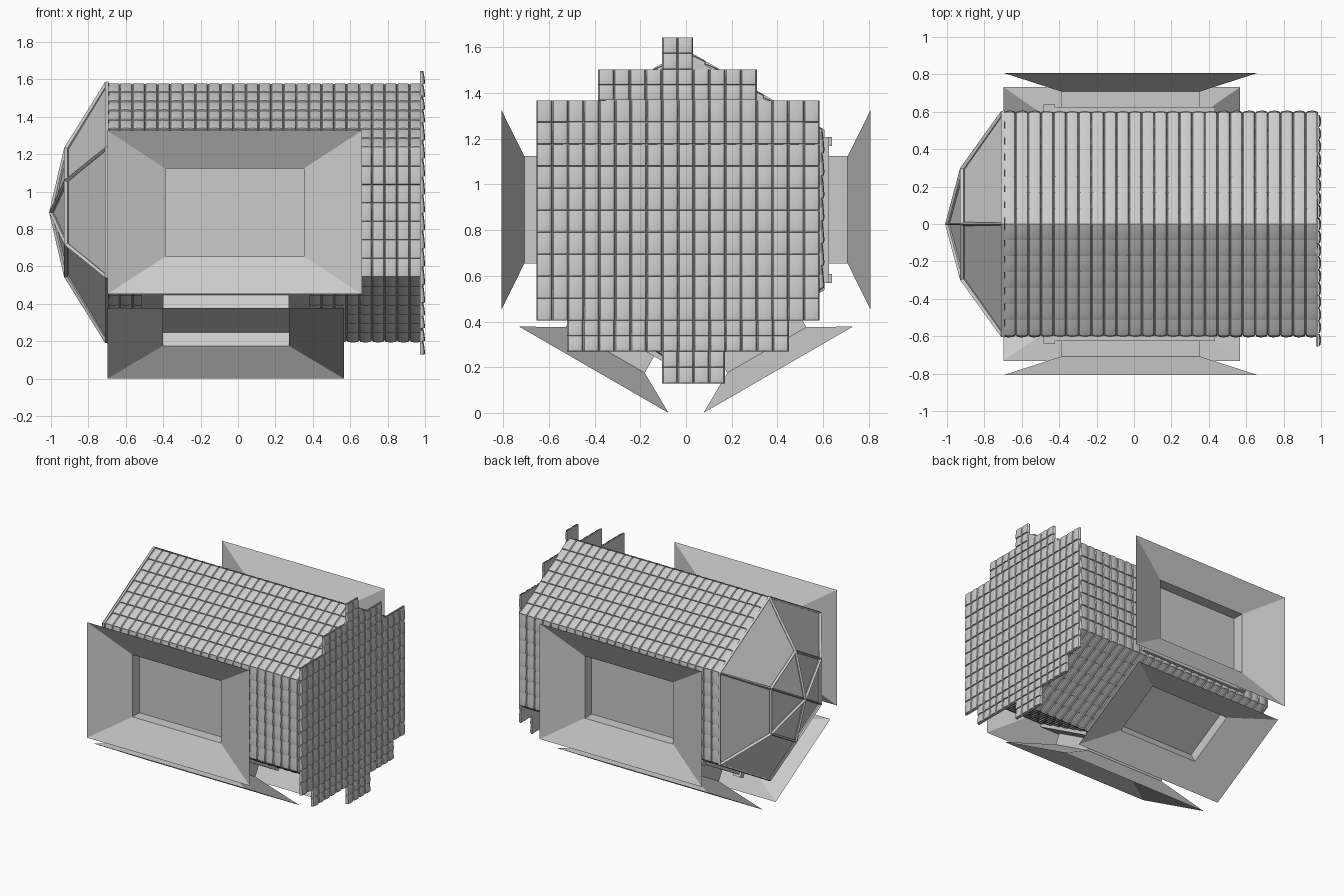
import bpy, bmesh, math
from mathutils import Vector, Matrix

if "Cube" in bpy.data.objects:
    bpy.data.objects.remove(bpy.data.objects["Cube"])

CZ = 0.9          # height of the hull axis
AP = 0.591        # hull apothem
R = 0.69          # hull corner radius
X0, X1 = -0.70, 0.985


def make(name, bm, smooth=None):
    me = bpy.data.meshes.new(name)
    bm.to_mesh(me)
    bm.free()
    ob = bpy.data.objects.new(name, me)
    bpy.context.collection.objects.link(ob)
    if smooth:
        bpy.context.view_layer.objects.active = ob
        ob.select_set(True)
        bpy.ops.object.shade_smooth_by_angle(angle=math.radians(smooth))
        ob.select_set(False)
    return ob


def side_frame(deg, x_center):
    """Local axes (along, up the face, outward) of one hull side."""
    a = math.radians(deg)
    n = Vector((0, math.cos(a), math.sin(a)))
    v = Vector((0, -math.sin(a), math.cos(a)))
    if v.z < 0:
        v = -v
    u = v.cross(n)
    m = Matrix((u, v, n)).transposed().to_4x4()
    m.translation = (x_center, 0, CZ)
    return m, u.x


def box(bm, m, lo, hi):
    lo, hi = Vector(lo), Vector(hi)
    c, s = (lo + hi) / 2, hi - lo
    bmesh.ops.create_cube(bm, size=1, matrix=m @ Matrix.Translation(c) @ Matrix.Diagonal((*s, 1)))


def tiles(bm, m, u0, u1, v0, v1, cols, rows, base, rise):
    """Grid of arched, lapped tiles, each raised at its lower edge."""
    w, h = (u1 - u0) / cols, (v1 - v0) / rows
    across = [(0, 0), (0.08, .7), (0.35, 1), (0.7, .95), (0.93, .65), (1, 0)]
    along = [(0, 0), (0.03, .9), (0.2, 1), (0.65, .75), (1, .45)]
    for i in range(cols):
        for j in range(rows):
            g = [[bm.verts.new(m @ Vector((u0 + (i + a) * w, v0 + (j + b) * h,
                                           base + rise * p * q)))
                  for a, p in across] for b, q in along]
            for r in range(len(along) - 1):
                for c in range(len(across) - 1):
                    bm.faces.new((g[r][c], g[r][c + 1], g[r + 1][c + 1], g[r + 1][c]))


def hex_ring(bm, x, r):
    return [bm.verts.new((x, r * math.cos(math.radians(30 + 60 * k)),
                          CZ + r * math.sin(math.radians(30 + 60 * k)))) for k in range(6)]


# Hexagonal hull core
bm = bmesh.new()
a, b = hex_ring(bm, X0, 0.683), hex_ring(bm, X1, 0.683)
for k in range(6):
    bm.faces.new((a[k], a[(k + 1) % 6], b[(k + 1) % 6], b[k]))
bm.faces.new(a)
bm.faces.new(b)
bmesh.ops.recalc_face_normals(bm, faces=bm.faces)
make("hull_core", bm)

# Tiles on the six hull sides
bm = bmesh.new()
half = (X1 - X0) / 2
for d in range(0, 360, 60):
    m, _ = side_frame(d, (X0 + X1) / 2)
    tiles(bm, m, -half, half, -R / 2, R / 2, 25, 7, AP, 0.015)
make("hull_tiles", bm, 40)

# Stepped rear wall: (y start, y end, z start, z end, columns, rows)
bands = [(-.105, .03, 1.515, 1.655, 2, 2), (-.385, .31, 1.38, 1.515, 10, 2),
         (-.655, .585, .415, 1.38, 18, 10), (-.52, .45, .28, .415, 14, 2),
         (-.105, .17, .14, .28, 4, 2)]
rear = Matrix(((0, 0, 1), (1, 0, 0), (0, 1, 0))).to_4x4()
bt, bp = bmesh.new(), bmesh.new()
for y0, y1, z0, z1, c, r in bands:
    tiles(bt, rear, y0, y1, z0, z1, c, r, 0.983, 0.017)
    box(bp, rear, (y0, z0, 0.974), (y1, z1, 0.983))
make("rear_tiles", bt, 40)
make("rear_backing", bp)


# Faceted nose canopy and its glazing bars
def canopy(dx, scale):
    bm = bmesh.new()
    a = hex_ring(bm, X0, R * scale)
    b = hex_ring(bm, -0.918 + dx, 0.34 * scale)
    tip = bm.verts.new((-0.997 + dx, 0, CZ))
    for k in range(6):
        n = (k + 1) % 6
        bm.faces.new((a[k], b[k], b[n], a[n]))
        bm.faces.new((b[k], tip, b[n]))
    bmesh.ops.recalc_face_normals(bm, faces=bm.faces)
    return bm


make("canopy_panels", canopy(0.01, 0.985))
bars = make("canopy_bars", canopy(0, 1))
wf = bars.modifiers.new("bars", 'WIREFRAME')
wf.thickness = 0.026
wf.offset = 0
wf.use_boundary = True
wf.use_even_offset = False


# Flared rectangular nozzles with mounting plates on sides and underside
def nozzle(name, deg, xc, outer, throat):
    m, s = side_frame(deg, xc)
    bm = bmesh.new()
    rings = []
    for (hx, hv), n in ((outer, 0.808), (throat, 0.708), (throat, 0.60)):
        rings.append([bm.verts.new(m @ Vector((p * hx, q * hv, n)))
                      for p, q in ((-1, -1), (1, -1), (1, 1), (-1, 1))])
    for r0, r1 in zip(rings, rings[1:]):
        for k in range(4):
            n = (k + 1) % 4
            bm.faces.new((r0[k], r0[n], r1[n], r1[k]))
    make(name + "_flare", bm)
    bm = bmesh.new()
    hv = throat[1] + 0.085
    box(bm, m, (-0.45, -hv, 0.595), (0.45, hv, 0.625))
    xb = -0.435 * s
    for v in (-hv + 0.02, hv - 0.02):
        box(bm, m, (xb - 0.03, v - 0.02, 0.60), (xb + 0.03, v + 0.02, 0.64))
    make(name + "_mount", bm)


for name, d in (("right_side", 0), ("left_side", 180)):
    nozzle(name, d, -0.018, (0.68, 0.437), (0.37, 0.235))
for name, d in (("lower_right", 300), ("lower_left", 240)):
    nozzle(name, d, -0.065, (0.632, 0.378), (0.337, 0.2))

# Rest the lowest nozzle lip on the ground and even out the length
bpy.context.view_layer.update()
obs = list(bpy.context.scene.objects)
low = min((o.matrix_world @ v.co).z for o in obs for v in o.data.vertices)
for o in obs:
    o.location.z -= low
